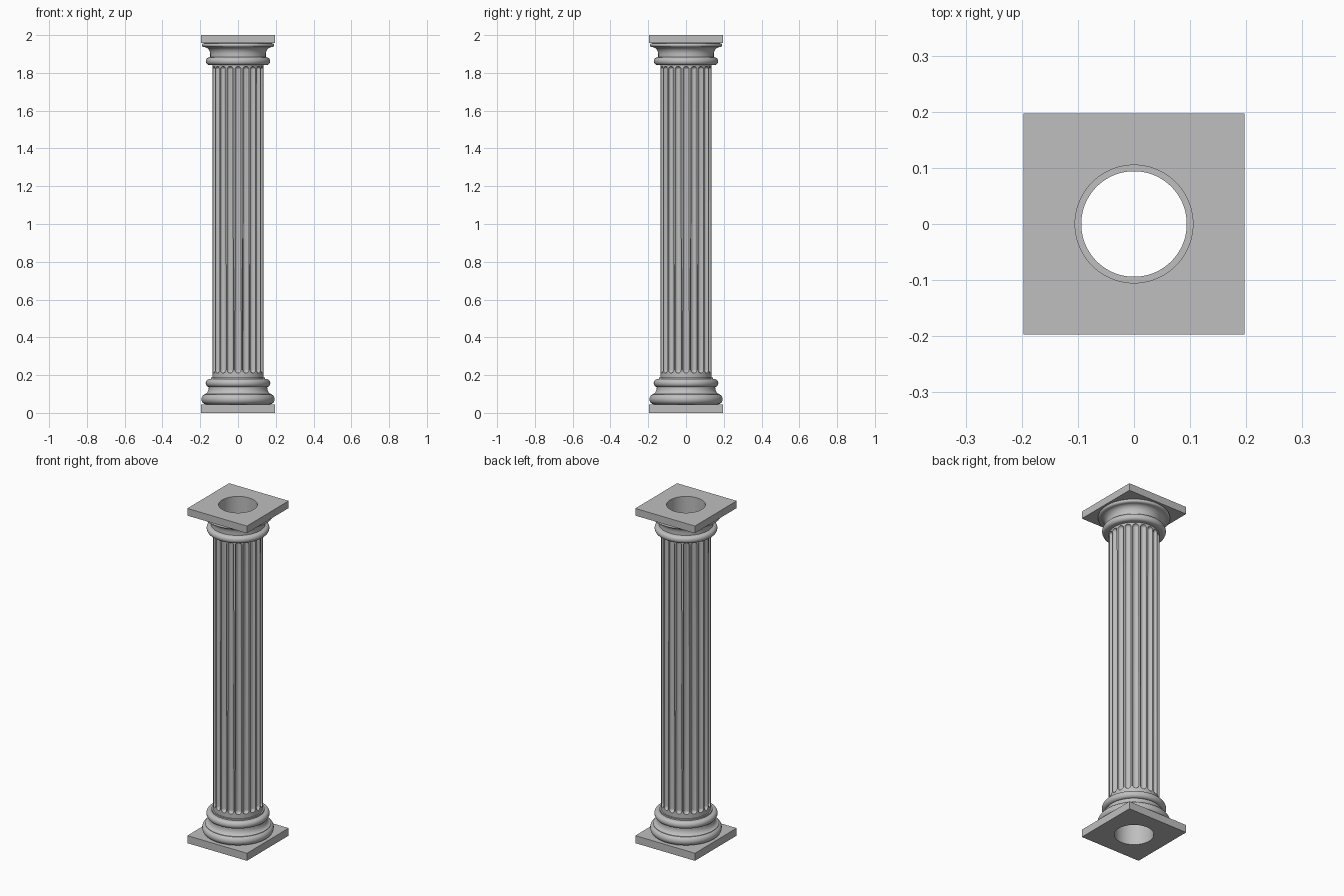
import bpy, bmesh, math

cube = bpy.data.objects.get("Cube")
if cube:
    bpy.data.objects.remove(cube, do_unlink=True)

SEGMENTS = 96
HALF = 0.197          # half width of the square slabs
BORE = 0.105          # bore through slabs and mouldings
SHAFT_R, SHAFT_BORE = 0.135, 0.094
FLUTES, FLUTE_R = 20, 0.0175

stone = bpy.data.materials.new("grey stone")
stone.use_nodes = True
grey = (0.52, 0.52, 0.52, 1)
stone.diffuse_color = grey
stone.node_tree.nodes["Principled BSDF"].inputs["Base Color"].default_value = grey


def finish(bm, name):
    bmesh.ops.recalc_face_normals(bm, faces=bm.faces)
    mesh = bpy.data.meshes.new(name)
    bm.to_mesh(mesh)
    bm.free()
    mesh.materials.append(stone)
    obj = bpy.data.objects.new(name, mesh)
    bpy.context.collection.objects.link(obj)
    return obj


def smooth(obj):
    bpy.ops.object.select_all(action="DESELECT")
    obj.select_set(True)
    bpy.context.view_layer.objects.active = obj
    bpy.ops.object.shade_smooth_by_angle(angle=math.radians(32))


def arc(r, z, rr, rz, start, end, steps=10):
    """Elliptical piece of a moulding profile, as (radius, height) points."""
    angles = [math.radians(start + (end - start) * i / steps) for i in range(steps + 1)]
    return [(r + rr * math.cos(a), z + rz * math.sin(a)) for a in angles]


def ring_solid(name, profile, square_outside=False):
    """Sweep a closed profile round z; the outer wall may be square."""
    bm = bmesh.new()
    loops = []
    for radius, z in profile:
        loop = []
        for i in range(SEGMENTS):
            a = math.tau * i / SEGMENTS
            c, s = math.cos(a), math.sin(a)
            r = radius
            if square_outside and radius > BORE:
                r = radius / max(abs(c), abs(s))
            loop.append(bm.verts.new((r * c, r * s, z)))
        loops.append(loop)
    for k, low in enumerate(loops):
        high = loops[(k + 1) % len(loops)]
        for i in range(SEGMENTS):
            j = (i + 1) % SEGMENTS
            bm.faces.new((low[i], low[j], high[j], high[i]))
    obj = finish(bm, name)
    smooth(obj)
    return obj


def slab(name, bottom, top):
    ring_solid(name, [(BORE, bottom), (HALF, bottom), (HALF, top), (BORE, top)], True)


# Square slabs
slab("plinth", 0, 0.045)
slab("abacus", 1.957, 2)

# Base: large torus, hollow moulding, small torus, fillet
base = [(BORE, 0.045)]
base += arc(0.167, 0.0725, 0.027, 0.0275, -90, 65)
base += arc(0.178, 0.133, 0.023, 0.033, 270, 180)
base += arc(0.152, 0.158, 0.019, 0.021, -90, 90)
base += [(0.143, 0.179), (0.143, 0.187), (BORE, 0.187)]
ring_solid("base_moulding", base)

# Capital: small torus, hollow neck, flared lip
capital = [(BORE, 1.842)]
capital += arc(0.152, 1.862, 0.018, 0.02, -90, 90)
capital += [(0.147, 1.884)]
capital += arc(0.178, 1.9, 0.031, 0.036, 180, 90)
capital += arc(0.178, 1.947, 0.014, 0.011, -90, 60)
capital += [(0.178, 1.957), (BORE, 1.957)]
ring_solid("capital_moulding", capital)

# Fluted hollow shaft
SEGMENTS = 160
shaft = ring_solid("fluted_shaft", [(SHAFT_BORE, 0.17), (SHAFT_R, 0.17),
                                    (SHAFT_R, 1.86), (SHAFT_BORE, 1.86)])

# Round-ended cutters for the flutes
bm = bmesh.new()
for i in range(FLUTES):
    a = math.tau * i / FLUTES
    made = bmesh.ops.create_uvsphere(bm, u_segments=20, v_segments=12, radius=FLUTE_R)
    for v in made["verts"]:
        v.co.z += 1.817 if v.co.z > 0.0001 else 0.228
        v.co.x += SHAFT_R * math.cos(a)
        v.co.y += SHAFT_R * math.sin(a)
cutter = finish(bm, "flute_cutter")
cutter.hide_render = True

cut = shaft.modifiers.new("flutes", "BOOLEAN")
cut.operation = "DIFFERENCE"
cut.solver = "EXACT"
cut.object = cutter
bpy.ops.object.select_all(action="DESELECT")
shaft.select_set(True)
bpy.context.view_layer.objects.active = shaft
bpy.ops.object.modifier_apply(modifier=cut.name)
bpy.data.objects.remove(cutter, do_unlink=True)
smooth(shaft)
